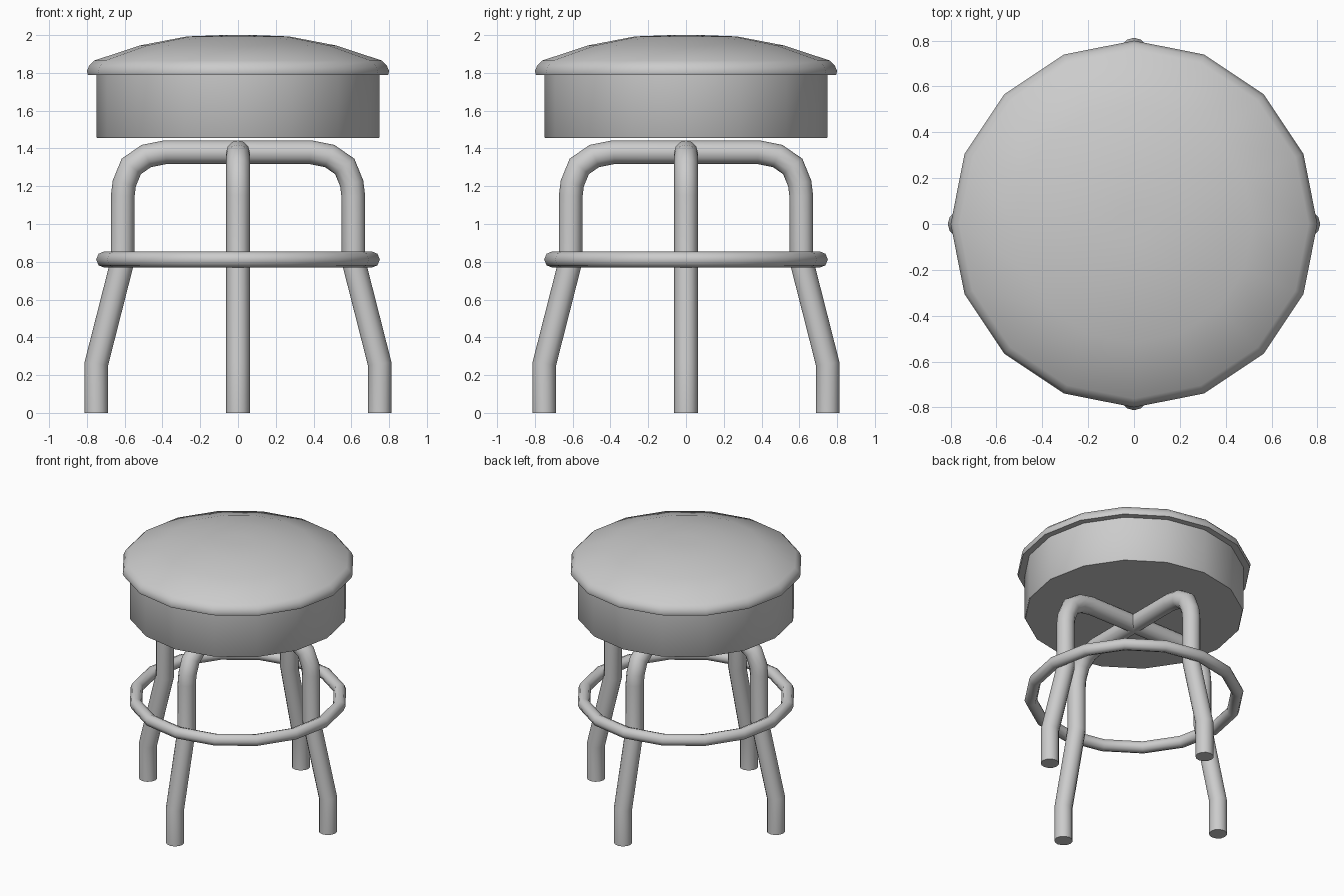
import bpy, bmesh, math
from mathutils import Vector

if "Cube" in bpy.data.objects:
    bpy.data.objects.remove(bpy.data.objects["Cube"])

SIDES = 16


def finish(name, bm, angle=40):
    bmesh.ops.recalc_face_normals(bm, faces=bm.faces)
    me = bpy.data.meshes.new(name)
    bm.to_mesh(me)
    bm.free()
    ob = bpy.data.objects.new(name, me)
    bpy.context.collection.objects.link(ob)
    smooth(ob, angle)
    return ob


def smooth(ob, angle):
    bpy.ops.object.select_all(action='DESELECT')
    ob.select_set(True)
    bpy.context.view_layer.objects.active = ob
    bpy.ops.object.shade_smooth_by_angle(angle=math.radians(angle))


def skin(bm, rings):
    # bridge consecutive closed rings with quads
    for a, b in zip(rings, rings[1:]):
        n = len(a)
        for i in range(n):
            j = (i + 1) % n
            bm.faces.new((a[i], a[j], b[j], b[i]))
    bm.faces.new(rings[0])
    bm.faces.new(rings[-1])


def lathe(name, profile):
    bm = bmesh.new()
    angles = [2 * math.pi * i / SIDES for i in range(SIDES)]
    rings = [[bm.verts.new((r * math.cos(a), r * math.sin(a), z)) for a in angles]
             for r, z in profile]
    skin(bm, rings)
    return finish(name, bm)


def tube(name, path, radius, turn, n=12):
    # mitred sweep of a circle along a path in the xz plane, turned about z
    bm = bmesh.new()
    pts = [Vector((x, 0, z)) for x, z in path]
    side = Vector((0, 1, 0))
    rings = []
    for k, p in enumerate(pts):
        d0 = (p - pts[max(k - 1, 0)]).normalized()
        d1 = (pts[min(k + 1, len(pts) - 1)] - p).normalized()
        t = (d0 + d1).normalized()
        d = d1 if d1.length else d0
        across = t.cross(side) / t.dot(d)
        ring = []
        for i in range(n):
            a = 2 * math.pi * i / n
            ring.append(bm.verts.new(p + radius * (math.cos(a) * across + math.sin(a) * side)))
        rings.append(ring)
    skin(bm, rings)
    ob = finish(name, bm)
    ob.rotation_euler.z = turn
    return ob


# Padded seat top and the band below it
lathe("seat_cushion", [(0.74, 1.79), (0.795, 1.79), (0.80, 1.81), (0.787, 1.84),
                       (0.762, 1.865), (0.52, 1.945), (0.27, 1.993), (0.08, 2.0)])
lathe("seat_band", [(0.745, 1.455), (0.75, 1.462), (0.75, 1.792)])

# Two bent tubes crossing under the seat, each forming a pair of legs
half = [(0.75, 0), (0.75, 0.26), (0.61, 0.81), (0.61, 1.15), (0.602, 1.215),
        (0.565, 1.305), (0.485, 1.36), (0.385, 1.38)]
path = half + [(-x, z) for x, z in reversed(half)]
tube("side_legs", path, 0.0625, 0)
tube("front_back_legs", path, 0.0625, math.pi / 2)

# Foot ring
bpy.ops.mesh.primitive_torus_add(major_segments=SIDES, minor_segments=8,
                                 major_radius=0.708, minor_radius=0.043,
                                 location=(0, 0, 0.812))
ring = bpy.context.object
ring.name = "foot_ring"
smooth(ring, 60)
